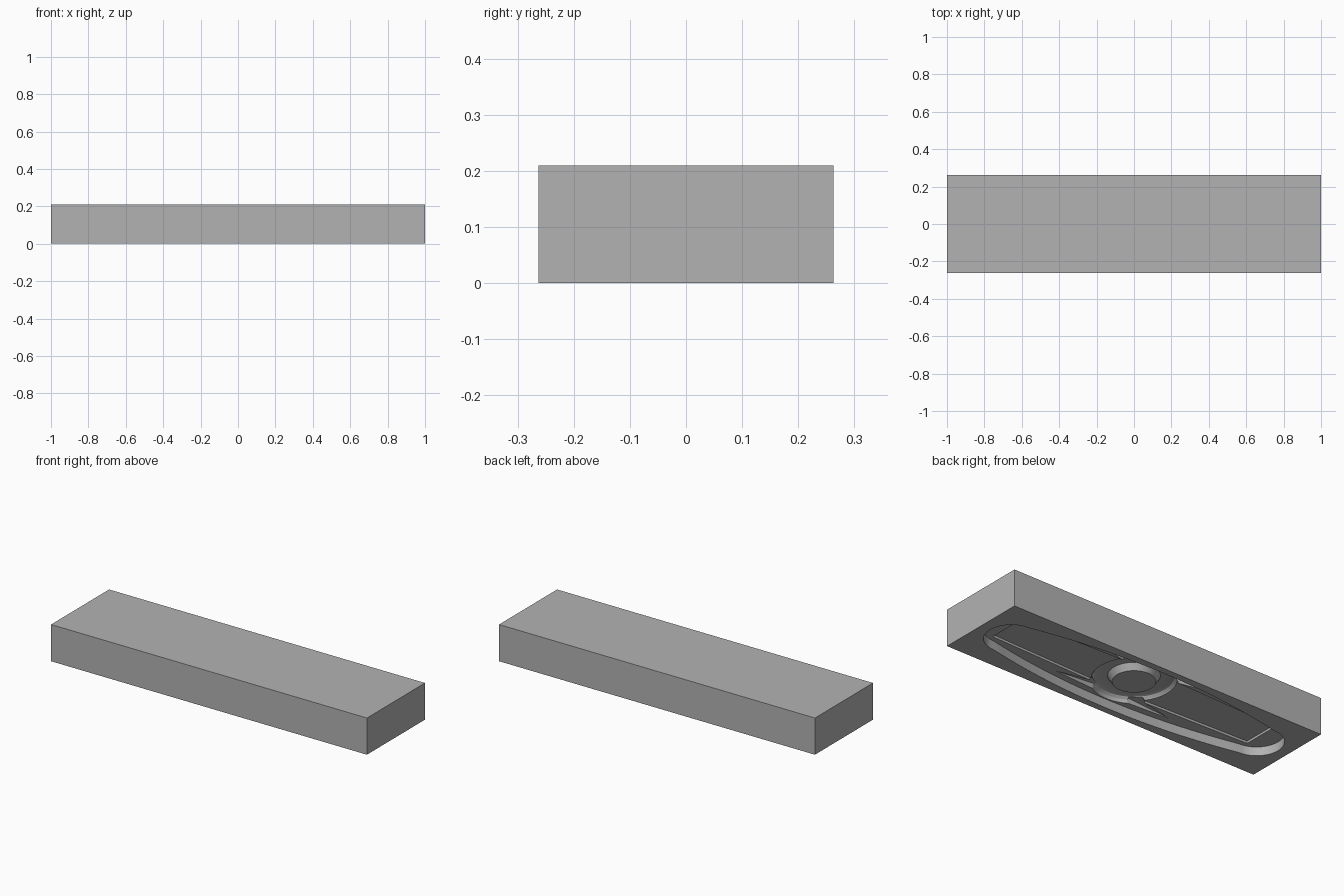
import bpy
import bmesh
from math import cos, sin, pi, radians

old = bpy.data.objects.get("Cube")
if old:
    bpy.data.objects.remove(old, do_unlink=True)

LENGTH, WIDTH, HEIGHT = 2.0, 0.525, 0.21
FLOOR, PANEL, DEEP, BELOW = 0.05, 0.063, 0.085, -0.05

grey = bpy.data.materials.new("plain grey")
grey.use_nodes = True
colour = (0.45, 0.45, 0.45, 1)
grey.diffuse_color = colour
grey.node_tree.nodes["Principled BSDF"].inputs["Base Color"].default_value = colour


def finish(name, bm):
    bmesh.ops.recalc_face_normals(bm, faces=bm.faces)
    mesh = bpy.data.meshes.new(name)
    bm.to_mesh(mesh)
    bm.free()
    mesh.materials.append(grey)
    obj = bpy.data.objects.new(name, mesh)
    bpy.context.collection.objects.link(obj)
    return obj


def prism(name, outline, bottom, tops):
    """Closed prism over a plan outline, with one top height per corner."""
    bm = bmesh.new()
    low = [bm.verts.new((x, y, bottom)) for x, y in outline]
    high = [bm.verts.new((x, y, t)) for (x, y), t in zip(outline, tops)]
    bm.faces.new(low)
    bm.faces.new(high)
    n = len(low)
    for i in range(n):
        j = (i + 1) % n
        bm.faces.new((low[i], low[j], high[j], high[i]))
    return finish(name, bm)


def revolve(name, profile, steps=64):
    """Ring made by turning a closed (radius, height) profile about z."""
    bm = bmesh.new()
    rings = [[bm.verts.new((r * cos(2 * pi * s / steps), r * sin(2 * pi * s / steps), z))
              for r, z in profile] for s in range(steps)]
    n = len(profile)
    for s in range(steps):
        a, b = rings[s], rings[(s + 1) % steps]
        for i in range(n):
            j = (i + 1) % n
            bm.faces.new((a[i], a[j], b[j], b[i]))
    return finish(name, bm)


def lens_outline():
    """Long lens with bowed sides and rounded ends."""
    end, radius, middle = 0.80, 0.14, 0.225
    quarter = [(end * i / 12, middle - (middle - radius) * (i / 12) ** 2) for i in range(12)]
    quarter += [(end + radius * sin(pi / 2 * i / 10), radius * cos(pi / 2 * i / 10))
                for i in range(11)]
    half = quarter + [(x, -y) for x, y in reversed(quarter[:-1])]
    return half + [(-x, -y) for x, y in half[1:-1]]


# Solid block
w, d = LENGTH / 2, WIDTH / 2
block = prism("mould_block", [(-w, -d), (w, -d), (w, d), (-w, d)], 0, [HEIGHT] * 4)

# Main lens cavity in the underside
outline = lens_outline()
cutters = [prism("lens_cavity", outline, BELOW, [FLOOR] * len(outline))]

# Shallow blade panels and the pointed fins beside the hub
for side in (-1, 1):
    blade = [(side * x, y) for x, y in ((0.15, -0.13), (0.83, -0.11), (0.83, 0.11), (0.15, 0.13))]
    cutters.append(prism("blade_panel", blade, 0.02, [PANEL] * 4))
    for edge in (-1, 1):
        fin = [(side * x, edge * y) for x, y in ((0.11, 0.115), (0.37, 0.17), (0.11, 0.185))]
        cutters.append(prism("hub_fin", fin, 0.03, [DEEP - 0.004, FLOOR + 0.001, DEEP - 0.004]))

# Round hub recess, leaving a tapered pin in the centre
cutters.append(revolve("hub_recess", [(0.11, 0.025), (0.11, FLOOR), (0.132, DEEP), (0.185, DEEP),
                                      (0.203, 0.08), (0.214, 0.068), (0.219, FLOOR), (0.219, 0.025)]))

# Carve every recess, then drop the cutter
bpy.context.view_layer.objects.active = block
for cutter in cutters:
    cutter.hide_render = True
    mod = block.modifiers.new("carve", "BOOLEAN")
    mod.operation = "DIFFERENCE"
    mod.solver = "EXACT"
    mod.object = cutter
    bpy.ops.object.modifier_apply(modifier=mod.name)
    bpy.data.objects.remove(cutter, do_unlink=True)

# Smooth curved walls, sharp edges elsewhere
for obj in bpy.context.selected_objects:
    obj.select_set(False)
block.select_set(True)
bpy.ops.object.shade_smooth_by_angle(angle=radians(25))
